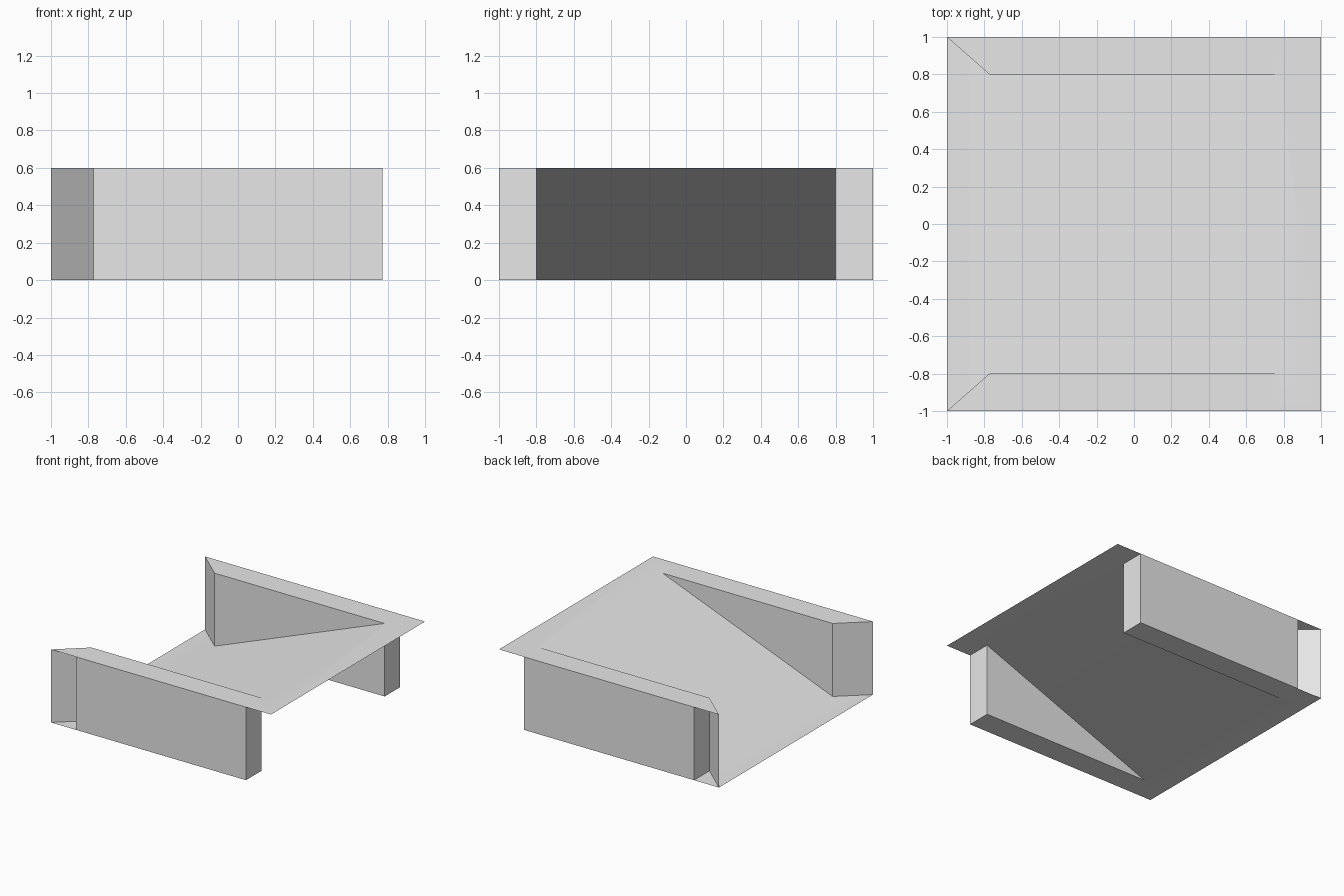
import bpy, bmesh, math

if "Cube" in bpy.data.objects:
    bpy.data.objects.remove(bpy.data.objects["Cube"])

XI = 0.773   # ends of the side boxes and of the slope
YI = 0.8     # inner wall of the side boxes
H = 0.6      # overall height

grey = bpy.data.materials.new("light_grey")
grey.diffuse_color = (0.8, 0.8, 0.8, 1)
grey.use_nodes = True
grey.node_tree.nodes["Principled BSDF"].inputs["Base Color"].default_value = grey.diffuse_color


def sheet_object(name, polygons):
    """Make one thin-walled object from polygons, welding shared corners."""
    bm = bmesh.new()
    for poly in polygons:
        bm.faces.new([bm.verts.new(p) for p in poly])
    bmesh.ops.remove_doubles(bm, verts=bm.verts[:], dist=1e-4)
    mesh = bpy.data.meshes.new(name)
    bm.to_mesh(mesh)
    bm.free()
    mesh.materials.append(grey)
    ob = bpy.data.objects.new(name, mesh)
    bpy.context.collection.objects.link(ob)
    bpy.ops.object.select_all(action='DESELECT')
    ob.select_set(True)
    bpy.context.view_layer.objects.active = ob
    bpy.ops.object.shade_smooth_by_angle(angle=math.radians(30))
    return ob


# Ramp: flared floor, slope and top lip, as stations of (x, half width, height)
def strip(a, b):
    (x0, y0, z0), (x1, y1, z1) = a, b
    return [(x0, -y0, z0), (x1, -y1, z1), (x1, y1, z1), (x0, y0, z0)]


sheet_object("ramp", [
    strip((-1, 1, 0), (-XI, YI, 0)),
    strip((-XI, YI, 0), (XI, YI, H)),
    [(XI, -1, H), (1, -1, H), (1, 1, H), (XI, 1, H), (XI, YI, H), (XI, -YI, H)],
])


# Side boxes: closed walls, with top and bottom running on to a flared wing wall
def side_box(name, side):
    plan = [(-XI, YI), (XI, YI), (XI, 1), (-XI, 1)]
    polys = []
    for (ax, ay), (bx, by) in zip(plan, plan[1:] + plan[:1]):
        polys.append([(ax, ay, 0), (bx, by, 0), (bx, by, H), (ax, ay, H)])
    outline = plan + [(-1, 1)]
    # top and bottom: box rectangle plus the corner triangle
    for part in (plan, [plan[3], outline[4], plan[0]]):
        polys.append([(x, y, H) for x, y in part])
        polys.append([(x, y, 0) for x, y in reversed(part)])
    # slanted wing wall
    polys.append([(-1, 1, 0), (-XI, YI, 0), (-XI, YI, H), (-1, 1, H)])
    # mirror across y, keeping the faces turned outward
    polys = [[(x, y * side, z) for x, y, z in p][::side] for p in polys]
    sheet_object(name, polys)


side_box("front_side_box", -1)
side_box("back_side_box", 1)
